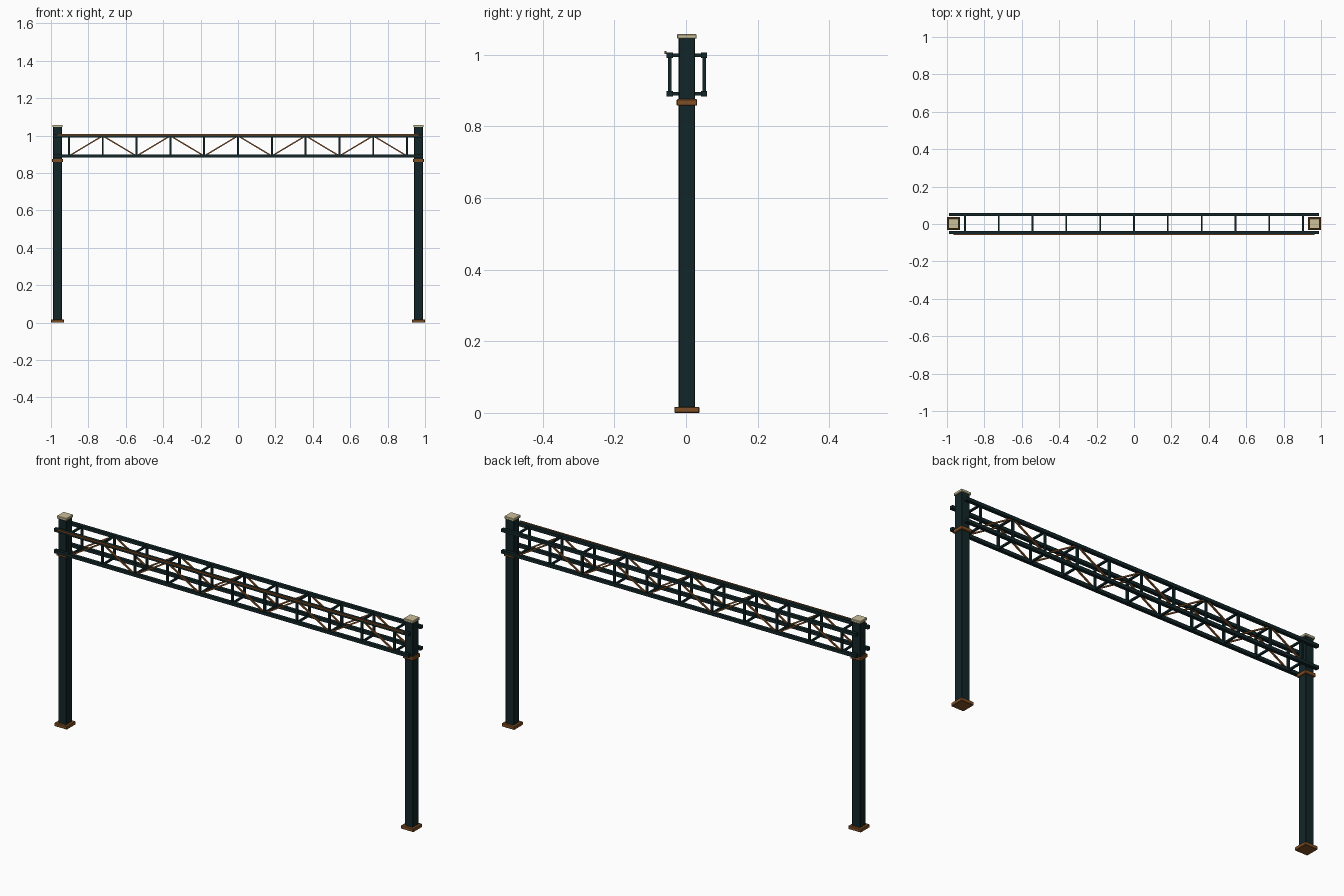
import bpy, bmesh
from mathutils import Vector, Matrix

if "Cube" in bpy.data.objects:
    bpy.data.objects.remove(bpy.data.objects["Cube"])

Y0 = 0.0025                      # truss axis, offset by the thin front strip
ZB, ZT, HALF = 0.891, 0.999, 0.048


def mat(name, rgb):
    m = bpy.data.materials.new(name)
    m.diffuse_color = (*rgb, 1)
    m.use_nodes = True
    m.node_tree.nodes["Principled BSDF"].inputs["Base Color"].default_value = m.diffuse_color
    return m


TEAL = mat("dark teal", (0.006, 0.019, 0.021))
RUST = mat("rust brown", (0.22, 0.078, 0.018))
CREAM = mat("cream", (0.60, 0.52, 0.32))


def add_box(bm, centre, size, rot=None):
    m = Matrix.Translation(centre) @ (rot or Matrix()) @ Matrix.Diagonal((*size, 1))
    bmesh.ops.create_cube(bm, size=1, matrix=m)


def add_bar(bm, a, b, t):
    # square bar between two points
    a, b = Vector(a), Vector(b)
    d = b - a
    add_box(bm, (a + b) / 2, (t, t, d.length), d.to_track_quat('Z', 'Y').to_matrix().to_4x4())


def finish(bm, name, material, bevel=0):
    me = bpy.data.meshes.new(name)
    bm.to_mesh(me)
    bm.free()
    me.materials.append(material)
    ob = bpy.data.objects.new(name, me)
    bpy.context.collection.objects.link(ob)
    if bevel:
        mod = ob.modifiers.new("bevel", 'BEVEL')
        mod.width, mod.segments = bevel, 1
    return ob


def box(name, material, centre, size, bevel=0):
    bm = bmesh.new()
    add_box(bm, centre, size)
    return finish(bm, name, material, bevel)


# Posts with foot plate, collar and cap
for side, s in (("left", -1), ("right", 1)):
    x = s * 0.965
    for part, material, w, z0, z1, bev in (
            ("post", TEAL, 0.046, 0.01, 1.05, 0.002),
            ("foot_plate", RUST, 0.070, 0, 0.017, 0.002),
            ("collar", RUST, 0.057, 0.858, 0.876, 0.002),
            ("cap", CREAM, 0.055, 1.045, 1.058, 0.002)):
        box(f"{side}_{part}", material, (x, Y0, (z0 + z1) / 2), (w, w, z1 - z0), bev)

# Four long chords
for face, s in (("front", -1), ("back", 1)):
    for level, z in (("lower", ZB), ("upper", ZT)):
        box(f"{face}_{level}_chord", TEAL, (0, Y0 + s * HALF, z), (1.976, 0.017, 0.016))

# Thin accent strip on the front upper chord
box("front_strip", RUST, (0, -0.057, 1.006), (1.93, 0.006, 0.008))

# Truss web: uprights, cross ties and zigzag diagonals
xs = [-0.904 + 0.1808 * i for i in range(11)]
ties = bmesh.new()
for x in xs:
    for z in (ZB, ZT):
        add_bar(ties, (x, Y0 - HALF, z), (x, Y0 + HALF, z), 0.009)
finish(ties, "cross_ties", TEAL)

for face, s in (("front", -1), ("back", 1)):
    y = Y0 + s * HALF
    up, diag = bmesh.new(), bmesh.new()
    for i, x in enumerate(xs):
        add_bar(up, (x, y, ZB), (x, y, ZT), 0.010)
        if i < 10:
            za, zb = (ZT, ZB) if i % 2 else (ZB, ZT)
            add_bar(diag, (x, y, za), (xs[i + 1], y, zb), 0.007)
    finish(up, f"{face}_uprights", TEAL)
    finish(diag, f"{face}_diagonals", RUST)
